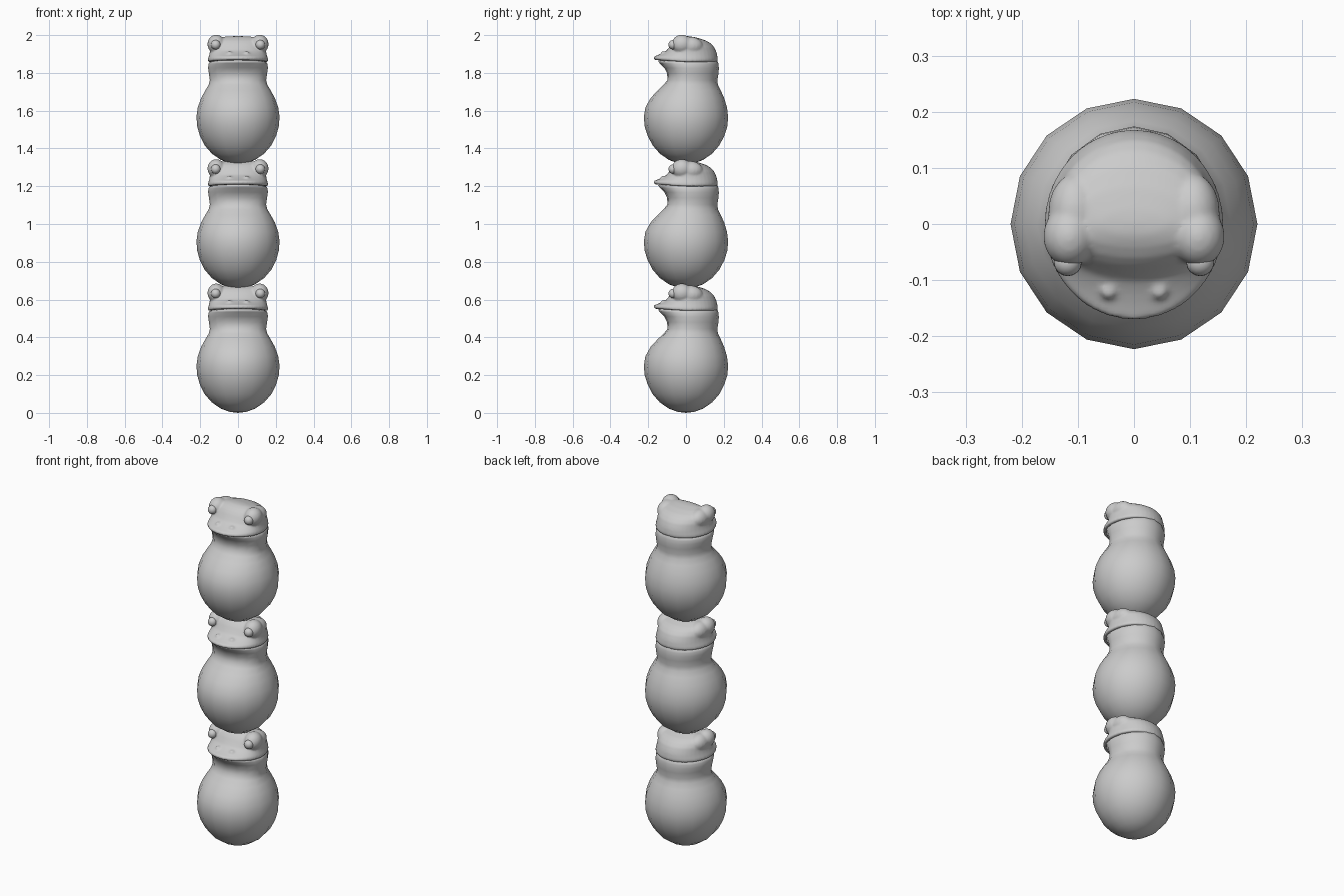
import bpy, bmesh
from math import sin, cos, pi
from mathutils import Matrix, Vector

if "Cube" in bpy.data.objects:
    bpy.data.objects.remove(bpy.data.objects["Cube"])

PITCH = 0.6585

# rings: height, half width, front depth, back depth
BODY = [(0.006, .045, .045, .045), (0.022, .09, .09, .09), (0.055, .138, .138, .138),
        (0.10, .177, .177, .177), (0.15, .202, .203, .203), (0.20, .216, .219, .219),
        (0.25, .220, .223, .223), (0.30, .213, .215, .217), (0.35, .195, .187, .202),
        (0.39, .173, .150, .184), (0.42, .155, .118, .169), (0.445, .149, .098, .166),
        (0.48, .154, .100, .172), (0.51, .158, .115, .174), (0.535, .157, .140, .172),
        (0.547, .152, .148, .170), (0.555, .140, .125, .167), (0.59, .125, .06, .155),
        (0.61, .10, .05, .12)]
CRANIUM = [(0.551, .158, .163, .162), (0.560, .160, .172, .168), (0.570, .158, .168, .168),
           (0.580, .154, .143, .166), (0.590, .151, .122, .164), (0.602, .149, .102, .159),
           (0.620, .148, .088, .149), (0.640, .142, .074, .130), (0.655, .132, .060, .104),
           (0.668, .110, .040, .065), (0.676, .060, .020, .025)]


def loft(bm, rings, sides, droop=0.0):
    """Closed skin through egg-shaped rings; droop lowers all but the front."""
    loops = []
    for z, w, f, b in rings:
        loop = []
        for i in range(sides):
            a = 2 * pi * i / sides - pi / 2
            s = sin(a)
            drop = droop * (1 - max(0, -s)) * max(0, 1 - abs(z - .56) / .06)
            loop.append(bm.verts.new((w * cos(a), s * (b if s > 0 else f), z - drop)))
        loops.append(loop)
    for lo, hi in zip(loops, loops[1:]):
        for i in range(sides):
            j = (i + 1) % sides
            bm.faces.new((lo[i], lo[j], hi[j], hi[i]))
    # domed ends
    for loop, z, flip in ((loops[0], rings[0][0] - .006, True), (loops[-1], rings[-1][0] + .002, False)):
        mid = sum((v.co for v in loop), Vector()) / sides
        tip = bm.verts.new((mid.x, mid.y, z))
        for i in range(sides):
            j = (i + 1) % sides
            bm.faces.new((loop[j], loop[i], tip) if flip else (loop[i], loop[j], tip))


def ball(bm, centre, size, u=20, v=14):
    m = Matrix.Translation(centre) @ Matrix.Diagonal((*size, 1))
    bmesh.ops.create_uvsphere(bm, u_segments=u, v_segments=v, radius=1, matrix=m)


def finish(name, bm):
    me = bpy.data.meshes.new(name)
    bmesh.ops.recalc_face_normals(bm, faces=bm.faces[:])
    for f in bm.faces:
        f.smooth = True
    bm.to_mesh(me)
    bm.free()
    ob = bpy.data.objects.new(name, me)
    bpy.context.collection.objects.link(ob)
    return ob


for n in range(3):
    parts = []
    # egg-shaped body with neck and lower jaw
    bm = bmesh.new()
    loft(bm, BODY, 16, 0.012)
    parts.append(finish("frog_body", bm))

    # upper head with brow bumps and nostrils, blended together
    bm = bmesh.new()
    loft(bm, CRANIUM, 40, 0.012)
    for s in (-1, 1):
        ball(bm, (s * .115, -.022, .635), (.047, .054, .050))
        ball(bm, (s * .105, .02, .625), (.048, .07, .050))
        ball(bm, (s * .045, -.118, .588), (.014, .016, .010))
    head = finish("frog_head", bm)
    rm = head.modifiers.new("blend", 'REMESH')
    rm.mode = 'VOXEL'
    rm.voxel_size = 0.006
    rm.use_smooth_shade = True
    sm = head.modifiers.new("soften", 'SMOOTH')
    sm.factor = 0.5
    sm.iterations = 5
    parts.append(head)

    # eyes
    for s in (-1, 1):
        bm = bmesh.new()
        ball(bm, (s * .118, -.068, .632), (.025, .025, .025), 16, 12)
        parts.append(finish("frog_eye", bm))

    for ob in parts:
        ob.location.z = n * PITCH
